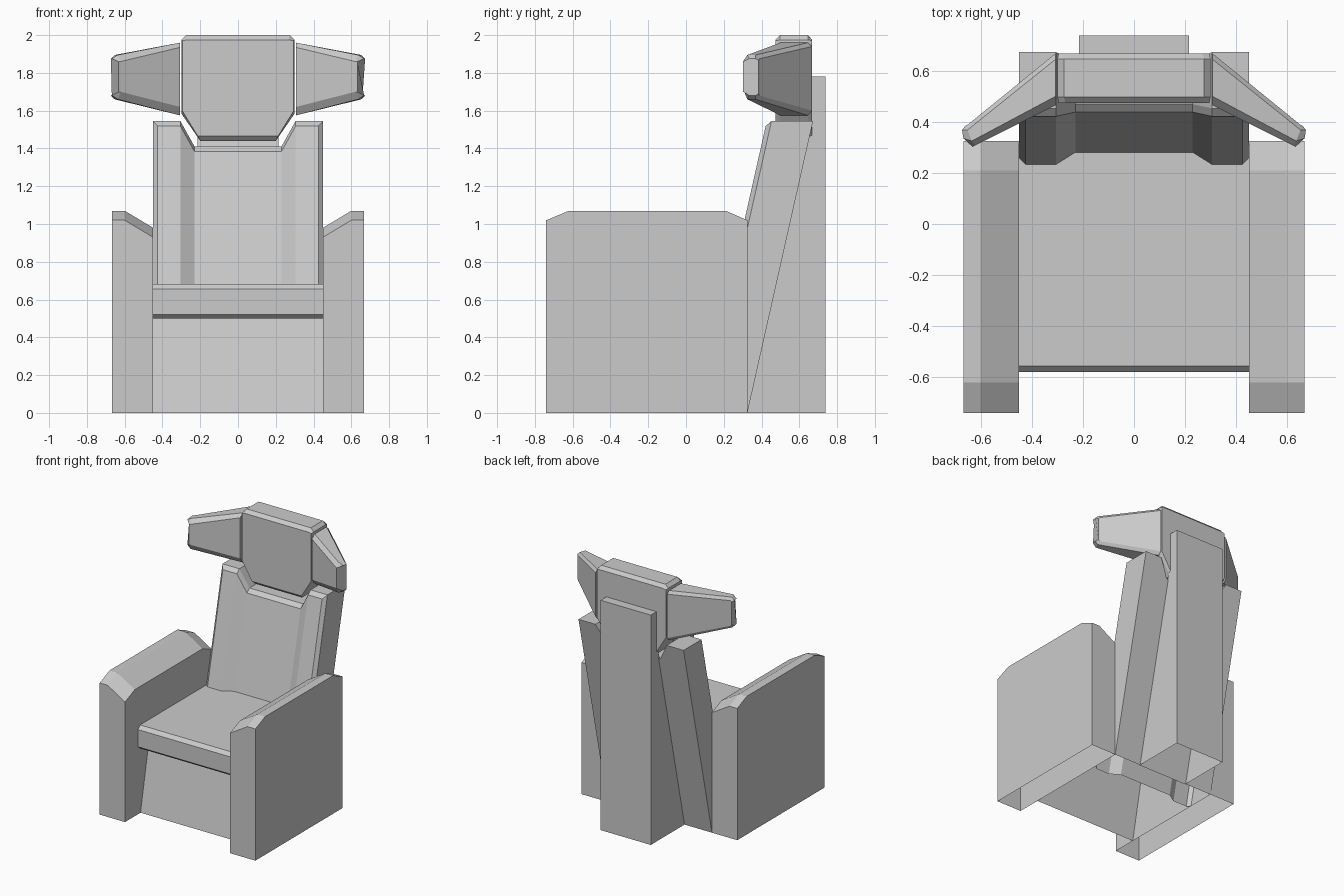
import bpy, bmesh

if "Cube" in bpy.data.objects:
    bpy.data.objects.remove(bpy.data.objects["Cube"])


def loft(name, rings, closed=False, caps=True):
    """Skin a list of matching point rows; open rows leave the underside open."""
    bm = bmesh.new()
    rows = [[bm.verts.new(p) for p in r] for r in rings]
    n = len(rows[0])
    for a, b in zip(rows, rows[1:]):
        for i in range(n if closed else n - 1):
            j = (i + 1) % n
            bm.faces.new((a[i], a[j], b[j], b[i]))
    if caps:
        bm.faces.new(rows[0][::-1])
        bm.faces.new(rows[-1])
    bmesh.ops.recalc_face_normals(bm, faces=bm.faces)
    me = bpy.data.meshes.new(name)
    bm.to_mesh(me)
    bm.free()
    ob = bpy.data.objects.new(name, me)
    bpy.context.collection.objects.link(ob)
    return ob


def across(profile, w):
    """Place a (y, z) profile at x = -w and x = +w."""
    return [[(x, y, z) for y, z in profile] for x in (-w, w)]


SIDES = ((-1, "left"), (1, "right"))

# armrests: sloped inner top, both ends dropped
for s, side in SIDES:
    rings = []
    for y, d in ((-.74, .05), (-.62, 0), (.21, 0), (.325, .05)):
        rings.append([(s * x, y, z) for x, z in (
            (.667, 0), (.667, 1.07 - d), (.60, 1.07 - d), (.45, .98 - d), (.45, 0))])
    loft(side + "_armrest", rings)

# seat cushion and the leaning front panel, between the armrests
loft("seat", across([(-.55, 0), (-.45, .50), (-.555, .50), (-.58, .522),
                     (-.58, .655), (-.555, .682), (.36, .682)], .45), caps=False)

# backrest: leaning slab with raised side bolsters and a dipped centre
LEAN = .225
half = ((.45, .105, 1.545, 0), (.425, .08, 1.545, .025),
        (.305, .08, 1.545, .025), (.23, .127, 1.41, .025))
stations = [(-x, o, t, c) for x, o, t, c in half] + list(half[::-1])
rings = []
for x, off, top, c in stations:
    pts = ((off, 0), (off, top - c - .002), (off + c, top), (.325, top), (.325, 0))
    rings.append([(x, o + LEAN * z, z) for o, z in pts])
loft("backrest", rings)

# rear support column
loft("rear_column", across([(.32, 0), (.66, 1.53), (.66, 1.78),
                            (.738, 1.78), (.738, 0)], .215))

# centre headrest: bevelled front and back
inner = ((.268, 1.975), (.295, 1.97), (.295, 1.60), (.212, 1.465))
outer = ((.275, 2.0), (.30, 1.975), (.30, 1.585), (.20, 1.44))
rings = []
for y, h in ((.473, inner), (.498, outer), (.645, outer), (.668, inner)):
    rings.append([(x, y, z) for x, z in h] + [(-x, y, z) for x, z in h[::-1]])
loft("headrest", rings, closed=True)

# headrest wings: rows of (x, y, low z, high z) from front to back
root = ((.307, .465, 1.62, 1.935), (.307, .50, 1.575, 1.96),
        (.307, .645, 1.575, 1.96), (.307, .668, 1.60, 1.94))
end = ((.622, .308, 1.70, 1.86), (.635, .325, 1.66, 1.895),
       (.652, .368, 1.66, 1.895), (.652, .388, 1.68, 1.875))
tip = ((.632, .302, 1.70, 1.86), (.668, .335, 1.68, 1.875),
       (.673, .368, 1.68, 1.875), (.660, .385, 1.69, 1.865))
for s, side in SIDES:
    loft(side + "_headrest_wing",
         [[(s * x, y, lo) for x, y, lo, hi in r] +
          [(s * x, y, hi) for x, y, lo, hi in r[::-1]] for r in (root, end, tip)],
         closed=True)
